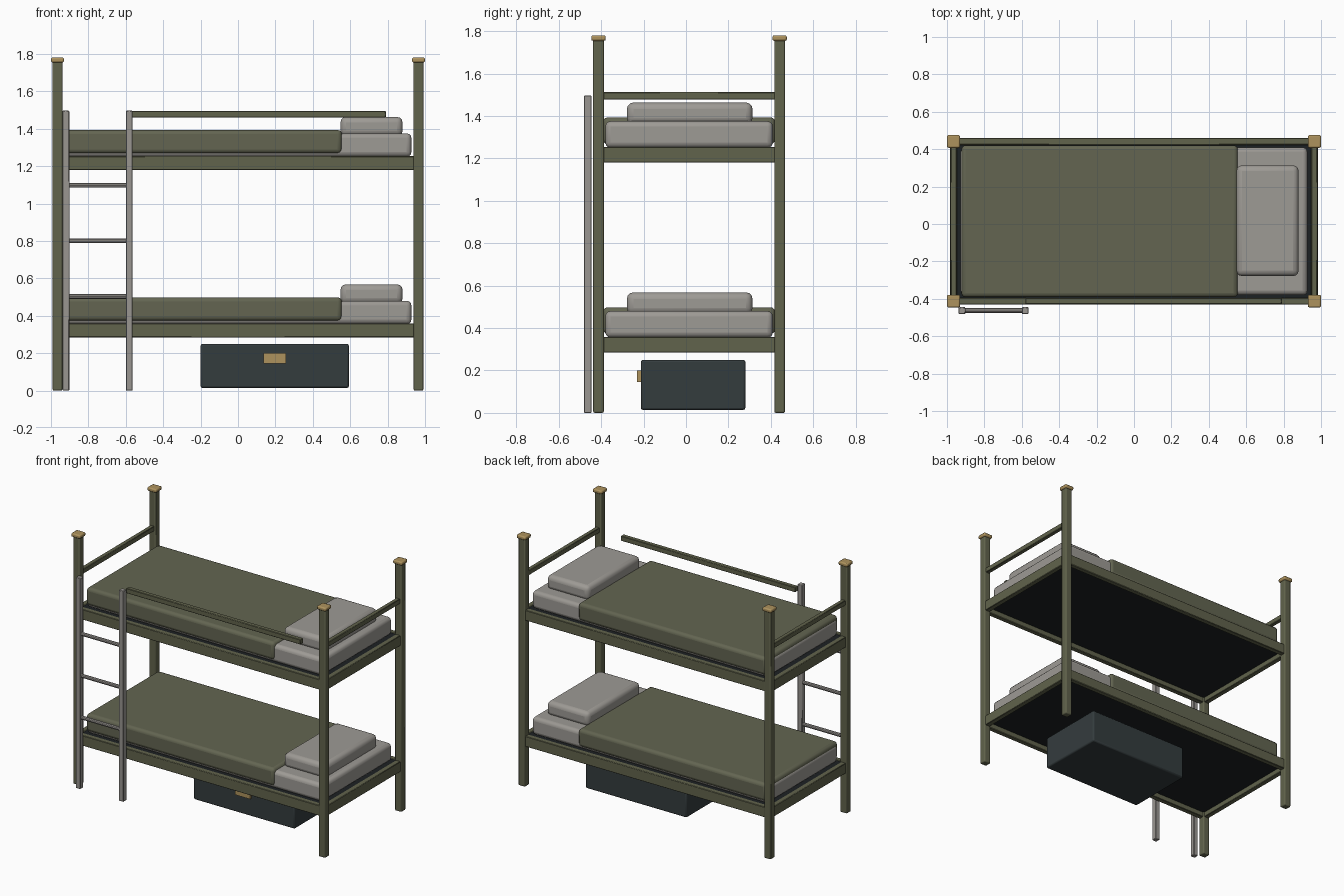
import bpy

cube = bpy.data.objects.get("Cube")
if cube:
    bpy.data.objects.remove(cube, do_unlink=True)


def material(name, r, g, b):
    m = bpy.data.materials.new(name)
    m.use_nodes = True
    m.diffuse_color = (r, g, b, 1)
    bsdf = next(n for n in m.node_tree.nodes if n.type == 'BSDF_PRINCIPLED')
    bsdf.inputs["Base Color"].default_value = (r, g, b, 1)
    return m


olive_frame = material("olive frame", 0.12, 0.125, 0.072)
olive_cloth = material("olive cloth", 0.125, 0.13, 0.083)
linen = material("grey linen", 0.34, 0.325, 0.30)
steel = material("ladder steel", 0.32, 0.305, 0.285)
slate = material("slate chest", 0.034, 0.045, 0.048)
black = material("dark base", 0.012, 0.015, 0.017)
brass = material("brass", 0.42, 0.29, 0.11)


def finish(obj, name, mat, bevel, segments):
    obj.name = name
    obj.data.materials.append(mat)
    if bevel:
        mod = obj.modifiers.new("Soft edges", 'BEVEL')
        mod.width, mod.segments = bevel, segments
        bpy.ops.object.shade_smooth_by_angle()
    return obj


def box(name, xs, ys, zs, mat, bevel=0.0, segments=1):
    """Box given by its extents along each axis."""
    spans = (xs, ys, zs)
    bpy.ops.mesh.primitive_cube_add(size=1, location=[(a + b) / 2 for a, b in spans])
    obj = bpy.context.object
    obj.scale = [b - a for a, b in spans]
    bpy.ops.object.transform_apply(location=False, rotation=False, scale=True)
    return finish(obj, name, mat, bevel, segments)


def around(c, half):
    return (c - half, c + half)


POST_X = 0.965
MID_Y = 0.0145
POST_Y = 0.427
front_y, back_y = MID_Y - POST_Y, MID_Y + POST_Y

# Corner posts with caps
for x, side in ((-POST_X, "right"), (POST_X, "left")):
    for y, end in ((front_y, "front"), (back_y, "back")):
        box(f"{end}_{side}_post", around(x, 0.026), around(y, 0.025),
            (0, 1.76), olive_frame, 0.007, 2)
        box(f"{end}_{side}_cap", around(x, 0.035), around(y, 0.034),
            (1.754, 1.78), brass, 0.008, 2)

# Two bunks: frame, base, mattress, blanket, pillow
for level, z in (("lower", 0.285), ("upper", 1.18)):
    rail_z = (z, z + 0.073)
    for y, end in ((front_y, "front"), (back_y, "back")):
        box(f"{level}_{end}_rail", around(0, 0.945), around(y, 0.018),
            rail_z, olive_frame, 0.003)
    for x, side in ((-POST_X, "right"), (POST_X, "left")):
        box(f"{level}_{side}_end_rail", around(x, 0.018), around(MID_Y, 0.405),
            rail_z, olive_frame, 0.003)
    box(f"{level}_base", around(0, 0.947), around(MID_Y, 0.409),
        (z + 0.035, z + 0.07), black)
    box(f"{level}_mattress", around(0, 0.927), around(MID_Y, 0.395),
        (z + 0.07, z + 0.195), linen, 0.025, 3)
    box(f"{level}_blanket", (-0.922, 0.555), around(MID_Y, 0.406),
        (z + 0.088, z + 0.213), olive_cloth, 0.022, 3)
    box(f"{level}_pillow", (0.548, 0.88), around(MID_Y + 0.003, 0.296),
        (z + 0.18, z + 0.283), linen, 0.03, 3)

# Upper end bars and front guard bar
for x, side in ((-POST_X, "right"), (POST_X, "left")):
    box(f"{side}_end_bar", around(x, 0.015), around(MID_Y, 0.41),
        (1.477, 1.512), olive_frame, 0.003)
box("guard_bar", (-0.58, 0.79), around(front_y, 0.016), (1.459, 1.494),
    olive_frame, 0.003)

# Ladder
LADDER_Y = -0.463
for x, side in ((-0.92, "right"), (-0.582, "left")):
    box(f"ladder_{side}_rail", around(x, 0.018), around(LADDER_Y, 0.018),
        (0, 1.496), steel, 0.003)
for i in range(3):
    bpy.ops.mesh.primitive_cylinder_add(
        vertices=10, radius=0.013, depth=0.33,
        location=(-0.751, LADDER_Y, 0.503 + 0.297 * i), rotation=(0, 1.5708, 0))
    finish(bpy.context.object, f"ladder_rung_{i + 1}", steel, 0, 1)
    bpy.ops.object.shade_smooth_by_angle()

# Storage chest with clasp
box("chest", (-0.2, 0.593), (-0.213, 0.28), (0.014, 0.25), slate, 0.01, 2)
box("chest_clasp", (0.137, 0.257), (-0.232, -0.2), (0.145, 0.2), brass)
